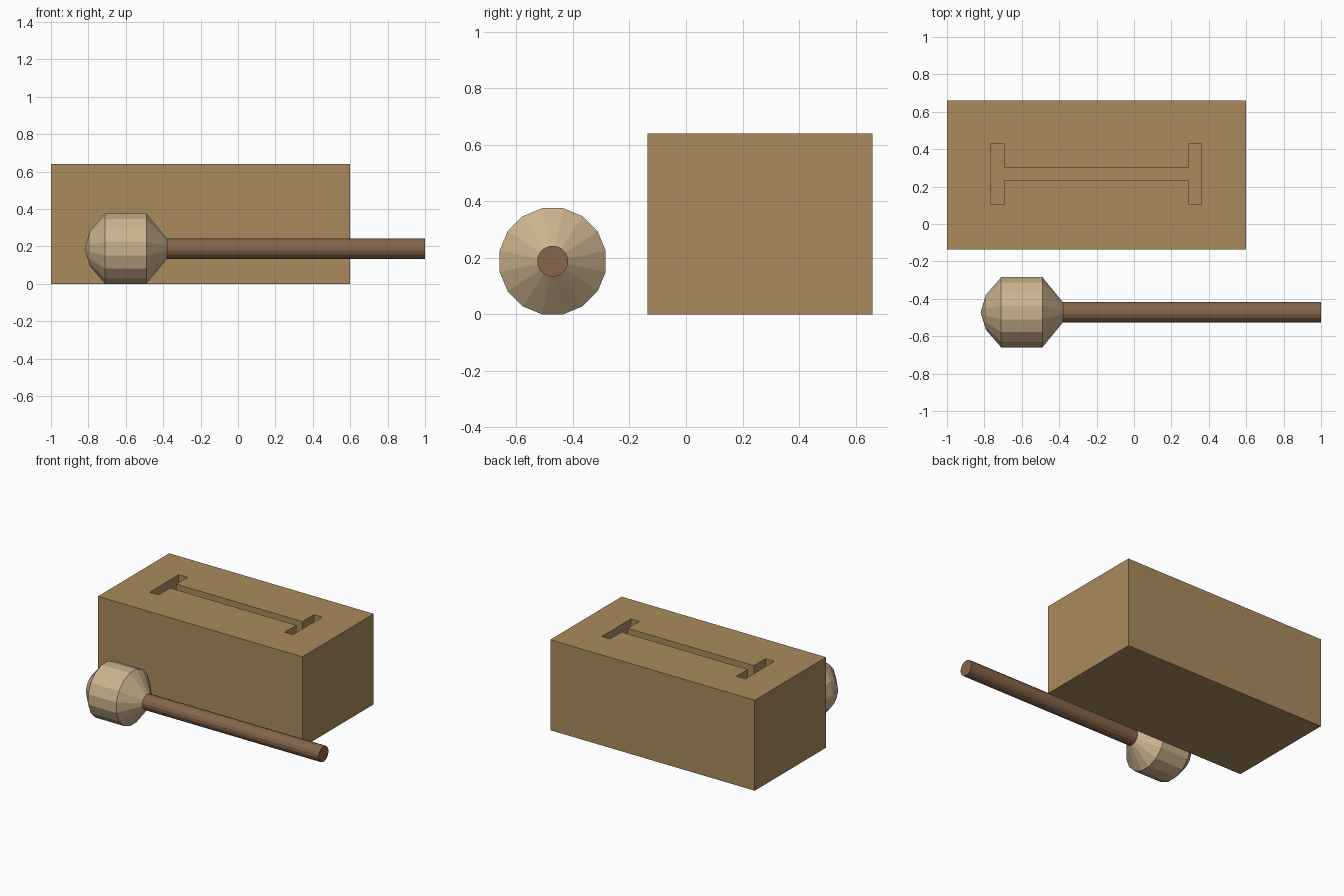
import bpy, bmesh
from math import cos, sin, pi

if "Cube" in bpy.data.objects:
    bpy.data.objects.remove(bpy.data.objects["Cube"])


def material(name, rgb):
    m = bpy.data.materials.new(name)
    m.diffuse_color = (*rgb, 1)
    m.use_nodes = True
    m.node_tree.nodes["Principled BSDF"].inputs["Base Color"].default_value = m.diffuse_color
    return m


def make_object(name, bm, mat=None):
    bmesh.ops.recalc_face_normals(bm, faces=bm.faces)
    me = bpy.data.meshes.new(name)
    bm.to_mesh(me)
    bm.free()
    ob = bpy.data.objects.new(name, me)
    bpy.context.collection.objects.link(ob)
    if mat:
        me.materials.append(mat)
    return ob


def prism(name, outline, z0, z1, mat=None):
    """Extrude an xy outline from z0 to z1."""
    bm = bmesh.new()
    face = bm.faces.new([bm.verts.new((x, y, z0)) for x, y in outline])
    ext = bmesh.ops.extrude_face_region(bm, geom=[face])
    verts = [v for v in ext["geom"] if isinstance(v, bmesh.types.BMVert)]
    bmesh.ops.translate(bm, verts=verts, vec=(0, 0, z1 - z0))
    return make_object(name, bm, mat)


def lathe_x(name, profile, y, z, sides, mat):
    """Turn (x, radius) points around an axis along x; radius 0 gives a pole."""
    bm = bmesh.new()
    rings = []
    for x, r in profile:
        if r == 0:
            rings.append([bm.verts.new((x, y, z))] * sides)
        else:
            angles = [2 * pi * (i + 0.5) / sides for i in range(sides)]
            rings.append([bm.verts.new((x, y + r * cos(a), z + r * sin(a))) for a in angles])
    for a, b in zip(rings, rings[1:]):
        for i in range(sides):
            j = (i + 1) % sides
            bm.faces.new(list(dict.fromkeys((a[i], a[j], b[j], b[i]))))
    for ring, (_, r) in ((rings[0], profile[0]), (rings[-1], profile[-1])):
        if r:
            bm.faces.new(ring)
    return make_object(name, bm, mat)


block_wood = material("block_wood", (0.40, 0.26, 0.11))
pale_wood = material("pale_wood", (0.60, 0.45, 0.27))
dark_wood = material("dark_wood", (0.24, 0.13, 0.07))

# Solid block
block = prism("block", [(-1, -0.137), (0.6, -0.137), (0.6, 0.66), (-1, 0.66)],
              0, 0.64, block_wood)

# I-shaped groove cut into the top
x0, x1, x2, x3 = -0.765, -0.695, 0.293, 0.358
y0, y1, y2, y3 = 0.105, 0.233, 0.302, 0.43
groove = prism("groove_cutter", [
    (x0, y0), (x1, y0), (x1, y1), (x2, y1), (x2, y0), (x3, y0),
    (x3, y3), (x2, y3), (x2, y2), (x1, y2), (x1, y3), (x0, y3)],
    0.52, 0.74, block_wood)
groove.hide_render = True
groove.hide_set(True)
cut = block.modifiers.new("groove", 'BOOLEAN')
cut.operation = 'DIFFERENCE'
cut.solver = 'EXACT'
cut.object = groove

# Mallet lying in front of the block
AXIS_Y, AXIS_Z = -0.472, 0.188
lathe_x("mallet_head", [(-0.82, 0), (-0.792, 0.095), (-0.71, 0.1915),
                        (-0.49, 0.1915), (-0.38, 0.055)],
        AXIS_Y, AXIS_Z, 16, pale_wood)
lathe_x("mallet_handle", [(-0.38, 0.055), (1, 0.055)], AXIS_Y, AXIS_Z, 16, dark_wood)
